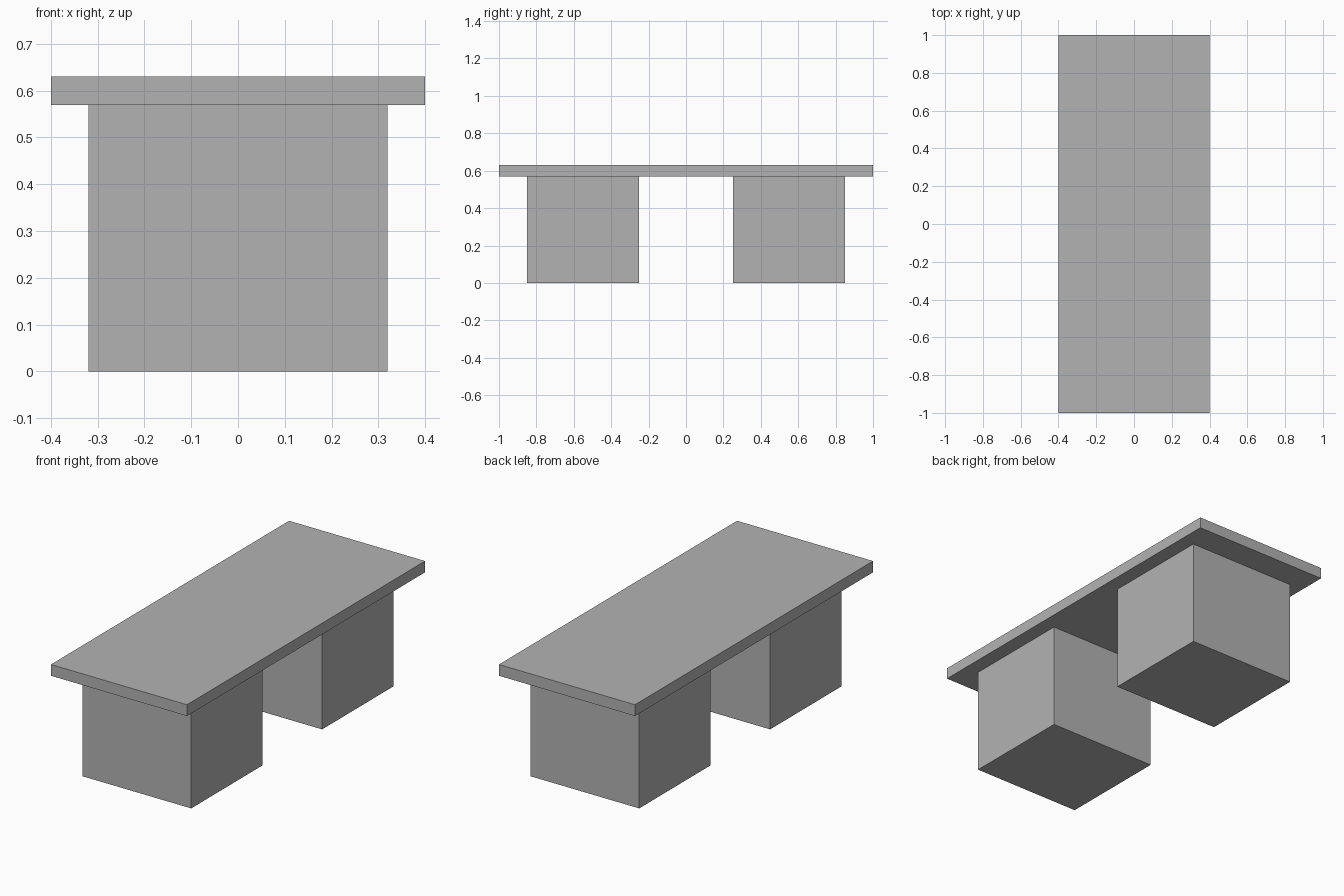
import bpy

default_cube = bpy.data.objects.get("Cube")
if default_cube:
    bpy.data.objects.remove(default_cube, do_unlink=True)

# Single plain grey
grey = bpy.data.materials.new("plain_grey")
grey.use_nodes = True
colour = (0.45, 0.45, 0.45, 1)
grey.diffuse_color = colour
grey.node_tree.nodes["Principled BSDF"].inputs["Base Color"].default_value = colour


def box(name, size, centre):
    bpy.ops.mesh.primitive_cube_add(size=1, location=centre)
    obj = bpy.context.object
    obj.name = name
    obj.scale = size
    bpy.ops.object.transform_apply(location=False, rotation=False, scale=True)
    obj.data.materials.append(grey)
    return obj


TOP_HEIGHT = 0.63
SLAB = 0.06
LEG_HEIGHT = TOP_HEIGHT - SLAB

# Seat slab
box("seat", (0.8, 2, SLAB), (0, 0, TOP_HEIGHT - SLAB / 2))

# Block supports
for name, side in (("front_support", -1), ("back_support", 1)):
    box(name, (0.64, 0.6, LEG_HEIGHT), (0, side * 0.55, LEG_HEIGHT / 2))
